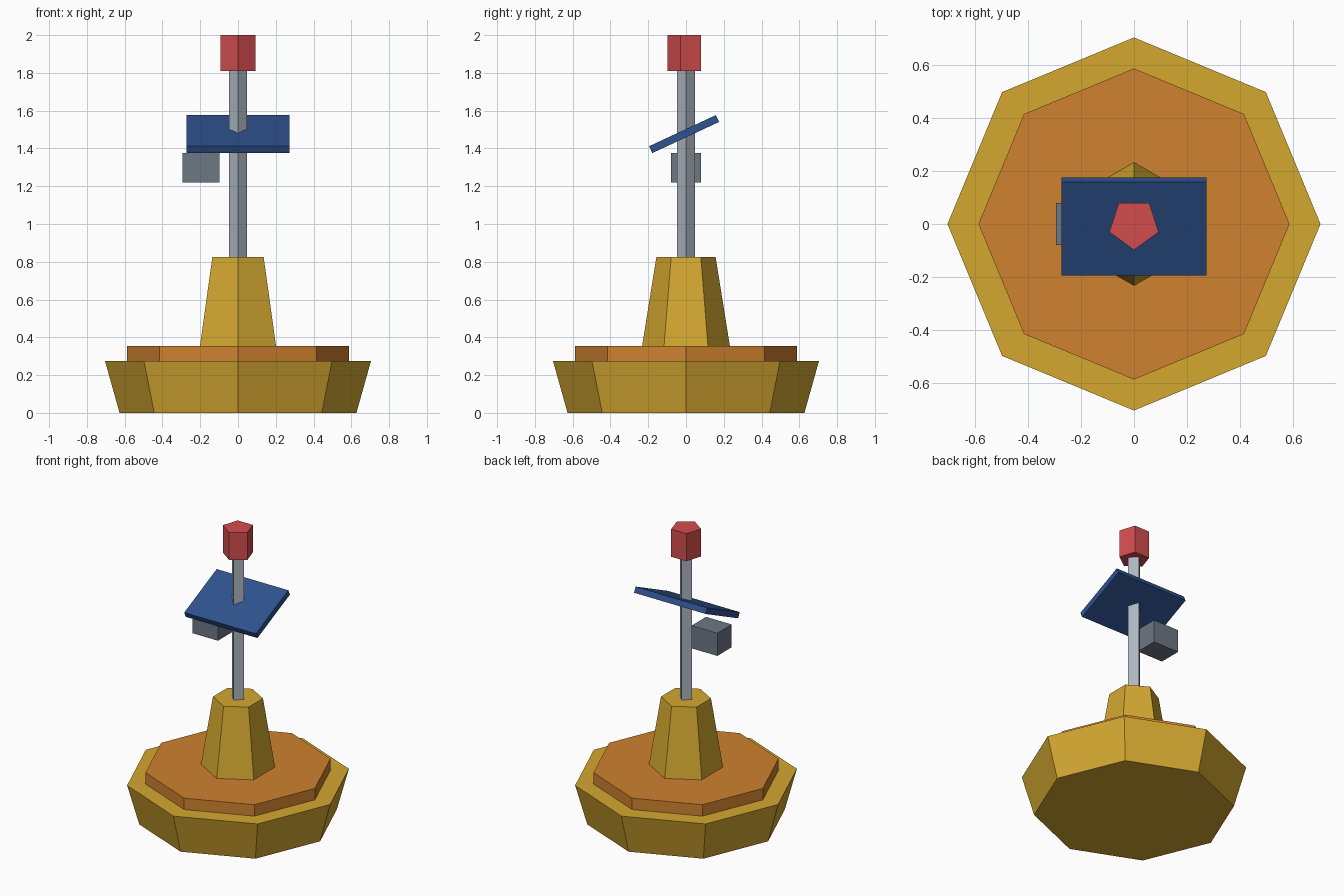
import bpy
import bmesh
import math
from mathutils import Matrix

cube = bpy.data.objects.get("Cube")
if cube:
    bpy.data.objects.remove(cube, do_unlink=True)


def make_material(name, rgb):
    mat = bpy.data.materials.new(name)
    mat.use_nodes = True
    color = (*rgb, 1.0)
    mat.diffuse_color = color
    mat.node_tree.nodes["Principled BSDF"].inputs["Base Color"].default_value = color
    return mat


def finish(name, bm, mat):
    bmesh.ops.recalc_face_normals(bm, faces=bm.faces)
    mesh = bpy.data.meshes.new(name)
    bm.to_mesh(mesh)
    bm.free()
    mesh.materials.append(mat)
    obj = bpy.data.objects.new(name, mesh)
    bpy.context.collection.objects.link(obj)
    return obj


def prism(name, sides, r_bottom, r_top, z0, z1, mat):
    """Upright tapered prism with one corner pointing to the front."""
    bm = bmesh.new()
    rings = []
    for r, z in ((r_bottom, z0), (r_top, z1)):
        angles = [math.tau * i / sides - math.pi / 2 for i in range(sides)]
        rings.append([bm.verts.new((r * math.cos(a), r * math.sin(a), z)) for a in angles])
    low, high = rings
    bm.faces.new(low)
    bm.faces.new(high)
    for i in range(sides):
        j = (i + 1) % sides
        bm.faces.new((low[i], low[j], high[j], high[i]))
    return finish(name, bm, mat)


def box(name, size, center, mat, tilt=0.0):
    bm = bmesh.new()
    bmesh.ops.create_cube(bm, size=1.0, matrix=Matrix.Diagonal((*size, 1.0)))
    obj = finish(name, bm, mat)
    obj.location = center
    obj.rotation_euler.x = math.radians(tilt)
    return obj


yellow = make_material("buoy yellow", (0.66, 0.39, 0.03))
orange = make_material("deck orange", (0.62, 0.225, 0.028))
steel = make_material("pale steel", (0.42, 0.48, 0.53))
navy = make_material("panel blue", (0.028, 0.085, 0.27))
grey = make_material("box grey", (0.155, 0.185, 0.23))
red = make_material("lamp red", (0.65, 0.073, 0.076))

# Floating base and tower
prism("float_hull", 8, 0.627, 0.704, 0.0, 0.275, yellow)
prism("deck", 8, 0.587, 0.587, 0.27, 0.354, orange)
prism("tower", 6, 0.233, 0.157, 0.35, 0.824, yellow)

# Mast with lamp
prism("mast", 4, 0.047, 0.047, 0.82, 1.815, steel)
prism("lamp", 5, 0.098, 0.098, 1.81, 2.0, red)

# Equipment on the mast
box("solar_panel", (0.547, 0.39, 0.04), (0, -0.01, 1.476), navy, tilt=25)
box("instrument_box", (0.196, 0.157, 0.157), (-0.196, 0, 1.298), grey)
